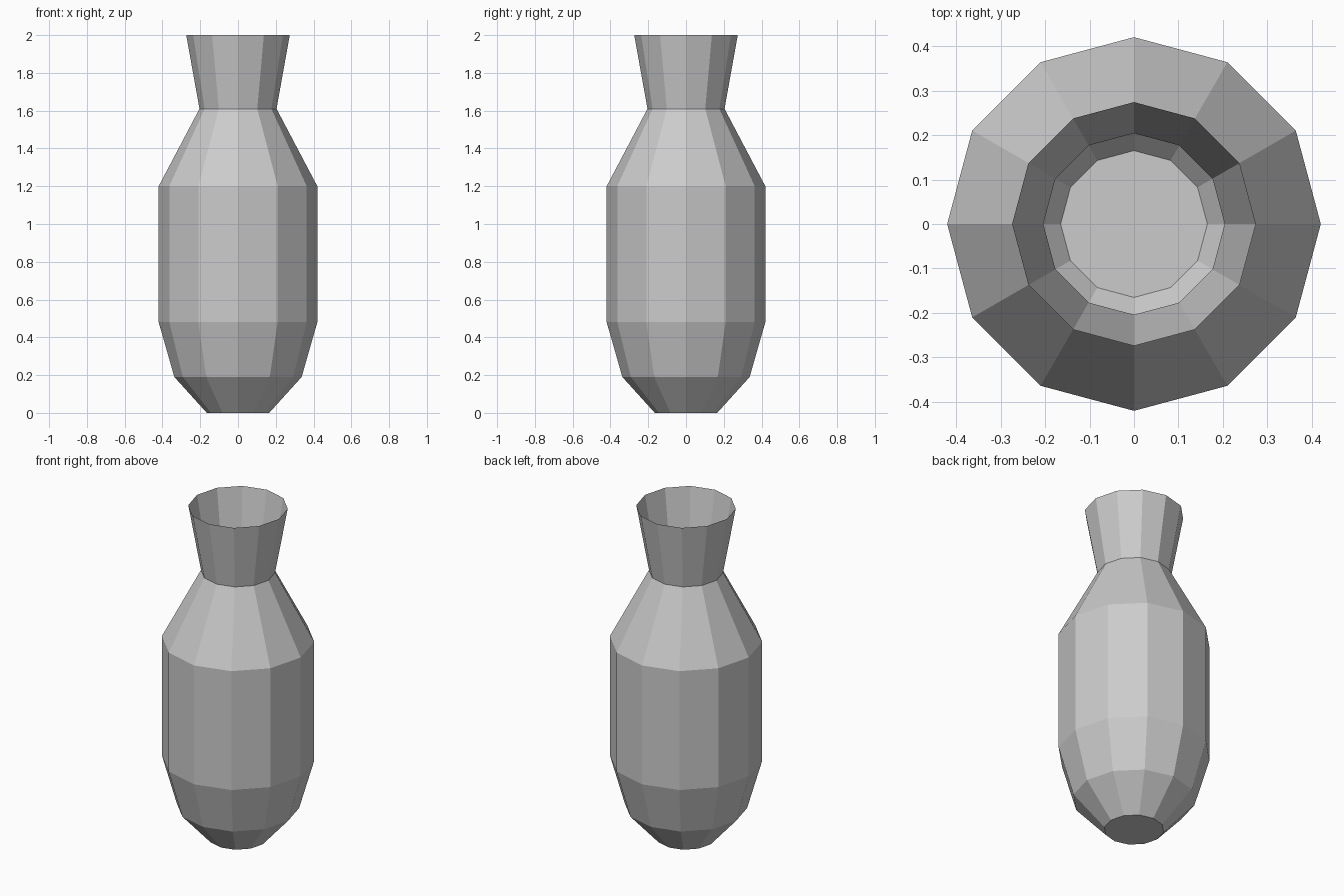
import bpy, bmesh
from math import cos, sin, tau

if "Cube" in bpy.data.objects:
    bpy.data.objects.remove(bpy.data.objects["Cube"])

SIDES = 12
# (radius, height) from foot to lip
PROFILE = [(0.165, 0.0), (0.337, 0.19), (0.42, 0.48),
           (0.42, 1.20), (0.204, 1.61), (0.274, 2.0)]

# Thin-walled vase: stacked rings, closed foot, open mouth
bm = bmesh.new()
rings = [[bm.verts.new((r * cos(tau * i / SIDES), r * sin(tau * i / SIDES), z))
          for i in range(SIDES)] for r, z in PROFILE]
for low, high in zip(rings, rings[1:]):
    for i in range(SIDES):
        j = (i + 1) % SIDES
        bm.faces.new((low[i], low[j], high[j], high[i]))
bm.faces.new(rings[0][::-1])

mesh = bpy.data.meshes.new("vase")
bm.to_mesh(mesh)
bm.free()
vase = bpy.data.objects.new("vase", mesh)
bpy.context.collection.objects.link(vase)
